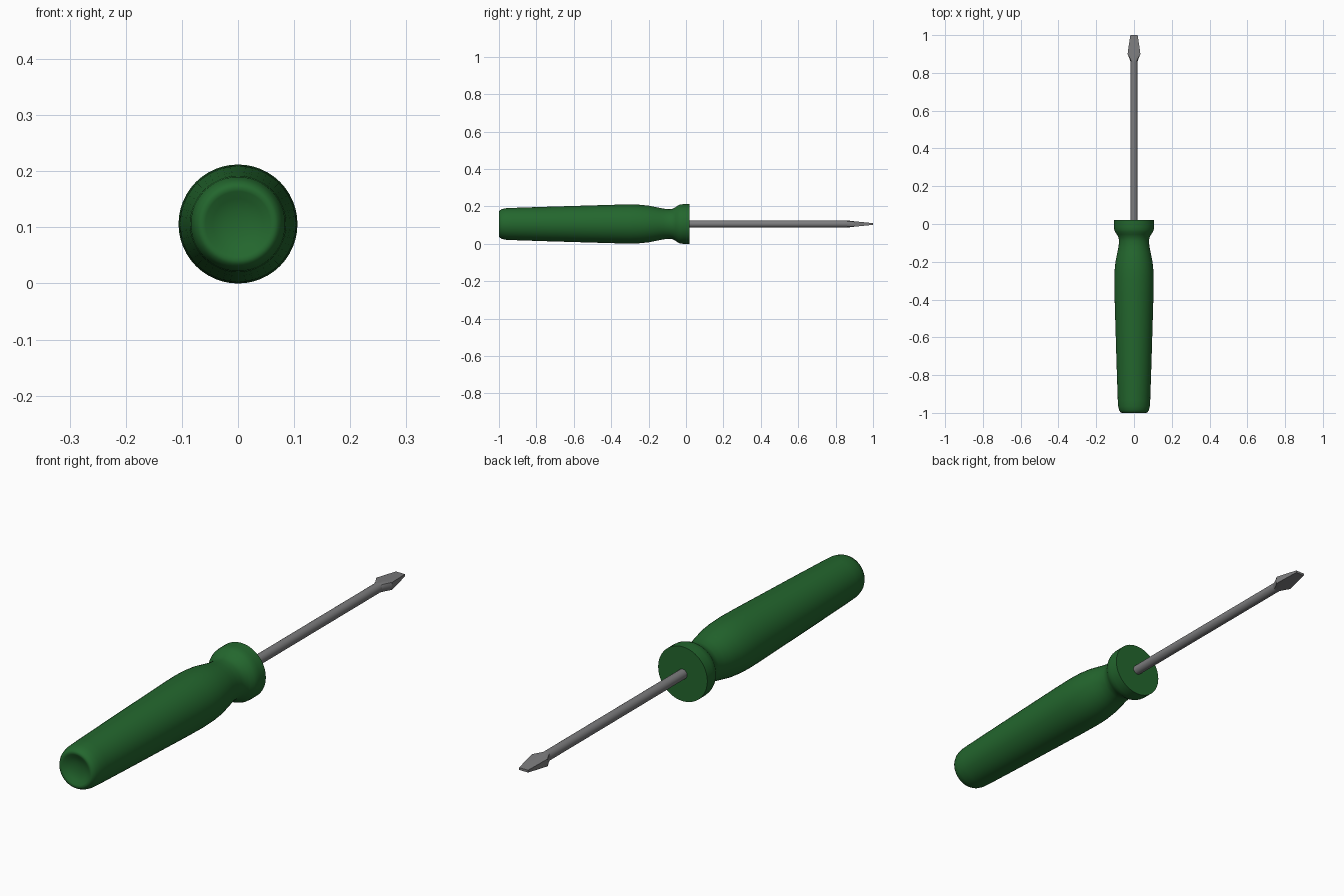
import bpy, bmesh, math

if "Cube" in bpy.data.objects:
    bpy.data.objects.remove(bpy.data.objects["Cube"], do_unlink=True)

AXIS_Z = 0.106


def make_material(name, color):
    mat = bpy.data.materials.new(name)
    mat.use_nodes = True
    mat.diffuse_color = color
    mat.node_tree.nodes["Principled BSDF"].inputs["Base Color"].default_value = color
    return mat


def loft(name, sections, sides, mat, angle):
    """Skin sections (y, half width, half height, squareness) along the y axis."""
    bm = bmesh.new()
    rings = []
    for y, w, h, square in sections:
        ring = []
        for i in range(sides):
            a = math.tau * i / sides
            c, s = math.cos(a), math.sin(a)
            k = 1 + square * (1 / max(abs(c), abs(s)) - 1)
            ring.append(bm.verts.new((w * c * k, y, AXIS_Z + h * s * k)))
        rings.append(ring)
    for a, b in zip(rings, rings[1:]):
        for i in range(sides):
            j = (i + 1) % sides
            bm.faces.new((a[i], a[j], b[j], b[i]))
    bm.faces.new(rings[0])
    bm.faces.new(rings[-1])
    bmesh.ops.recalc_face_normals(bm, faces=bm.faces)
    mesh = bpy.data.meshes.new(name)
    bm.to_mesh(mesh)
    bm.free()
    mesh.materials.append(mat)
    obj = bpy.data.objects.new(name, mesh)
    bpy.context.collection.objects.link(obj)
    bpy.ops.object.select_all(action='DESELECT')
    obj.select_set(True)
    bpy.context.view_layer.objects.active = obj
    bpy.ops.object.shade_smooth_by_angle(angle=math.radians(angle))
    return obj


green = make_material("handle green", (0.017, 0.135, 0.027, 1))
steel = make_material("steel grey", (0.2, 0.2, 0.205, 1))

# Handle: dished butt, swelling grip, narrow neck and flared collar
profile = [
    (-0.982, 0.008), (-0.984, 0.025), (-0.990, 0.045), (-0.998, 0.058),
    (-1.0, 0.065), (-0.997, 0.072), (-0.985, 0.079), (-0.965, 0.084),
    (-0.93, 0.086), (-0.75, 0.092), (-0.55, 0.098), (-0.38, 0.103),
    (-0.30, 0.1045), (-0.25, 0.103), (-0.20, 0.098), (-0.15, 0.088),
    (-0.12, 0.082), (-0.09, 0.079), (-0.07, 0.082), (-0.055, 0.091),
    (-0.042, 0.100), (-0.03, 0.1045), (-0.015, 0.106), (0.02, 0.106),
]
loft("handle", [(y, r, r, 0) for y, r in profile], 48, green, 40)

# Shaft: plain round rod seated in the collar
R = 0.019
loft("shaft", [(0.0, R, R, 0), (0.86, R, R, 0)], 24, steel, 40)

# Blade: round rod flared and flattened into a tapering flat tip
blade = [
    (0.86, R, R, 0), (0.875, 0.024, 0.0175, 0.4), (0.90, 0.034, 0.0145, 1),
    (0.95, 0.027, 0.0095, 1), (1.0, 0.019, 0.0045, 1),
]
loft("blade_tip", blade, 24, steel, 25)
